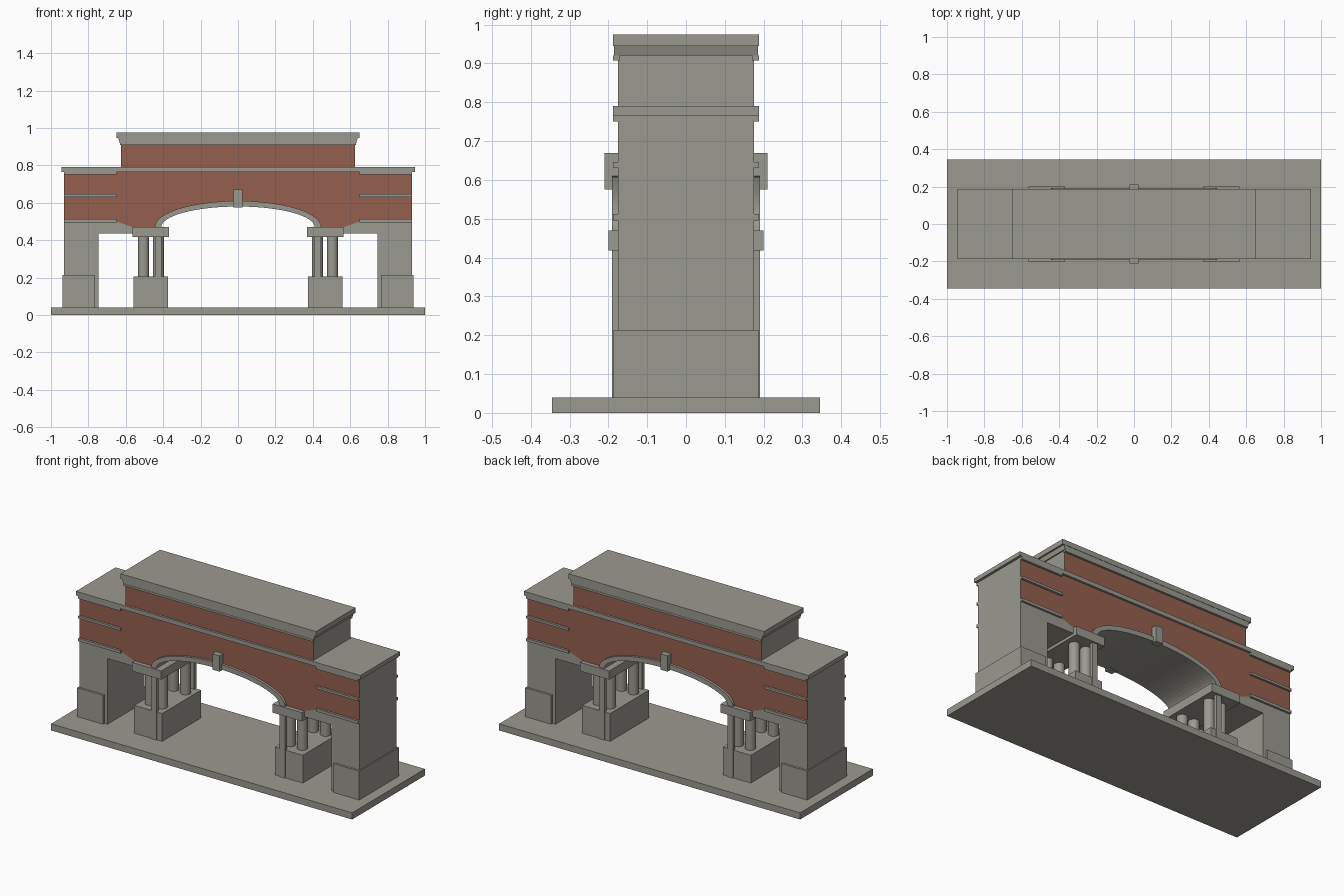
import bpy, bmesh, math

if "Cube" in bpy.data.objects:
    bpy.data.objects.remove(bpy.data.objects["Cube"])


def material(name, rgb):
    m = bpy.data.materials.new(name)
    m.diffuse_color = (*rgb, 1.0)
    m.use_nodes = True
    m.node_tree.nodes["Principled BSDF"].inputs["Base Color"].default_value = m.diffuse_color
    return m


STONE = material("grey_stone", (0.33, 0.32, 0.28))
BRICK = material("red_brick", (0.30, 0.115, 0.08))


def finish(name, bm, brick_faces=False):
    """Turn a bmesh into an object; brick goes only on front and back faces."""
    bmesh.ops.recalc_face_normals(bm, faces=bm.faces)
    for f in bm.faces:
        f.material_index = int(brick_faces and abs(f.normal.y) > 0.5)
    me = bpy.data.meshes.new(name)
    bm.to_mesh(me)
    bm.free()
    me.materials.append(STONE)
    if brick_faces:
        me.materials.append(BRICK)
    ob = bpy.data.objects.new(name, me)
    bpy.context.collection.objects.link(ob)
    return ob


def extrude(name, profile, y0, y1, brick_faces=False):
    """Extrude an (x, z) outline along y."""
    bm = bmesh.new()
    face = bm.faces.new([bm.verts.new((x, y0, z)) for x, z in profile])
    res = bmesh.ops.extrude_face_region(bm, geom=[face])
    verts = [g for g in res["geom"] if isinstance(g, bmesh.types.BMVert)]
    bmesh.ops.translate(bm, verts=verts, vec=(0, y1 - y0, 0))
    return finish(name, bm, brick_faces)


def box(name, x0, x1, y0, y1, z0, z1, brick_faces=False):
    outline = [(x0, z0), (x1, z0), (x1, z1), (x0, z1)]
    return extrude(name, outline, y0, y1, brick_faces)


def column(name, x, y, z0, z1, r):
    bm = bmesh.new()
    bmesh.ops.create_cone(bm, cap_ends=True, segments=20, radius1=r, radius2=r, depth=z1 - z0)
    bmesh.ops.translate(bm, verts=bm.verts, vec=(x, y, (z0 + z1) / 2))
    ob = finish(name, bm)
    bpy.context.view_layer.objects.active = ob
    ob.select_set(True)
    bpy.ops.object.shade_smooth_by_angle()
    ob.select_set(False)


def arc(a, b, n=32):
    """Half ellipse from right to left, springing at the impost top."""
    return [(a * math.cos(math.pi * i / n), SPRING + b * math.sin(math.pi * i / n))
            for i in range(n + 1)]


SPRING = 0.47
WALL = 0.175   # half depth of the walls
TRIM = 0.188   # half depth of the mouldings

# Ground slab
box("base_slab", -1, 1, -0.345, 0.345, 0, 0.04)

# Brick wall pierced by the main arch
half = [(0.565, SPRING), (0.65, 0.5), (0.93, 0.5), (0.93, 0.765)]
outline = [(-x, z) for x, z in half] + half[::-1] + arc(0.41, 0.11)
extrude("arched_brick_wall", outline, -WALL, WALL, True)

# Upper storey and its cornices
box("attic", -0.625, 0.625, -WALL, WALL, 0.765, 0.925, True)
box("main_cornice", -0.945, 0.945, -TRIM, TRIM, 0.765, 0.79)
extrude("attic_cornice", [(-0.632, 0.92), (0.632, 0.92), (0.64, 0.945), (-0.64, 0.945)], -0.186, 0.186)
box("attic_coping", -0.65, 0.65, -TRIM, TRIM, 0.945, 0.975)

# Mouldings and arch trim on both long faces
for f, side in ((-1, "front"), (1, "back")):
    y0, y1 = f * 0.17, f * TRIM
    box(f"{side}_attic_moulding", -0.63, 0.63, y0, y1, 0.908, 0.92)
    extrude(f"{side}_arch_ring", arc(0.445, 0.14) + arc(0.41, 0.11)[::-1], y0, f * 0.19)
    box(f"{side}_keystone", -0.024, 0.024, y0, f * 0.21, 0.575, 0.67)
    for s, end in ((-1, "left"), (1, "right")):
        for label, z0, z1 in (("lower", 0.495, 0.512), ("middle", 0.632, 0.646),
                              ("upper", 0.75, 0.765)):
            box(f"{side}_{end}_{label}_band", s * 0.65, s * 0.93, y0, y1, z0, z1)
        box(f"{side}_{end}_arch_leg", s * 0.41, s * 0.445, y0, f * 0.19, 0.04, SPRING)

# Supports mirrored left and right
for s, end in ((-1, "left"), (1, "right")):
    pier = [(0.56, 0.435), (0.56, 0.468), (0.565, SPRING), (0.65, 0.5),
            (0.93, 0.5), (0.93, 0.04), (0.745, 0.04), (0.745, 0.435)]
    extrude(f"{end}_end_pier", [(s * x, z) for x, z in pier], -WALL, WALL)
    box(f"{end}_pier_plinth", s * 0.765, s * 0.937, -TRIM, TRIM, 0.04, 0.213)
    box(f"{end}_pedestal", s * 0.375, s * 0.56, -0.185, 0.185, 0.04, 0.207)
    box(f"{end}_impost", s * 0.37, s * 0.565, -0.2, 0.2, 0.418, SPRING)
    for x in (0.425, 0.505):
        for y in (-0.11, 0.11):
            column(f"{end}_column", s * x, y, 0.207, 0.418, 0.03)
